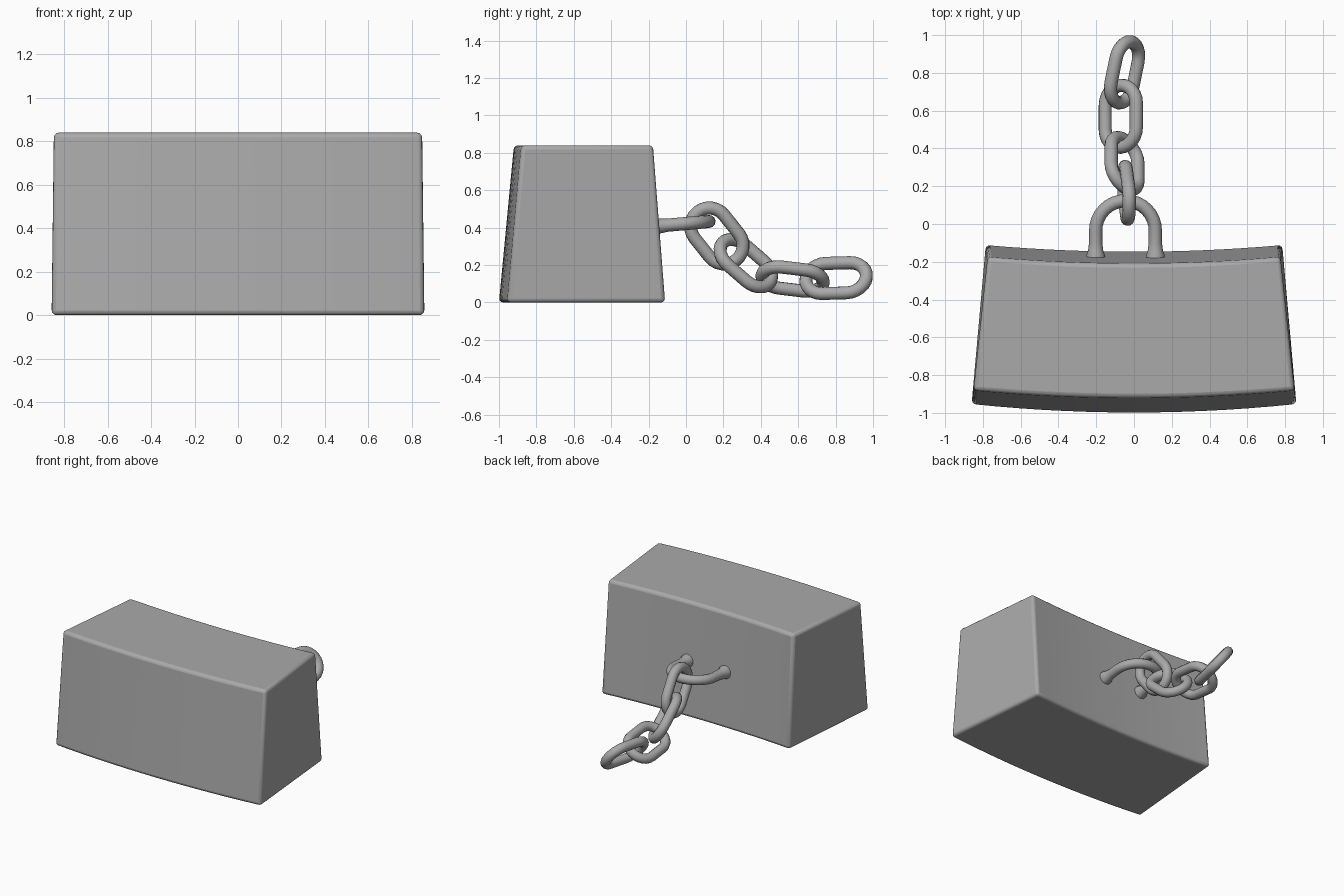
import bpy, bmesh
from math import sin, cos, pi, radians
from mathutils import Vector

if "Cube" in bpy.data.objects:
    bpy.data.objects.remove(bpy.data.objects["Cube"], do_unlink=True)

grey = bpy.data.materials.new("iron_grey")
grey.use_nodes = True
colour = (0.4, 0.4, 0.4, 1)
grey.diffuse_color = colour
grey.node_tree.nodes["Principled BSDF"].inputs["Base Color"].default_value = colour


def smooth(obj, angle):
    bpy.ops.object.select_all(action="DESELECT")
    obj.select_set(True)
    bpy.context.view_layer.objects.active = obj
    bpy.ops.object.shade_smooth_by_angle(angle=radians(angle))


def tube(name, points, radius, closed=False, scales=None):
    """Round bar swept along a path, turned into a mesh."""
    curve = bpy.data.curves.new(name, "CURVE")
    curve.dimensions = "3D"
    curve.bevel_depth = radius
    curve.bevel_resolution = 4
    curve.use_fill_caps = not closed
    spline = curve.splines.new("POLY")
    spline.points.add(len(points) - 1)
    spline.use_cyclic_u = closed
    for i, (p, co) in enumerate(zip(spline.points, points)):
        p.co = (*co, 1)
        p.radius = scales[i] if scales else 1
    obj = bpy.data.objects.new(name, curve)
    bpy.context.collection.objects.link(obj)
    bpy.ops.object.select_all(action="DESELECT")
    obj.select_set(True)
    bpy.context.view_layer.objects.active = obj
    bpy.ops.object.convert(target="MESH")
    obj = bpy.context.view_layer.objects.active
    obj.data.materials.clear()
    obj.data.materials.append(grey)
    smooth(obj, 60)
    return obj


# Weight block: tapered box, bowed towards the front
HEIGHT = 0.84
# (is_back, is_top): half length, y at the ends, bow at the middle
EDGES = {
    (False, False): (0.86, -0.955, 0.045),
    (False, True): (0.85, -0.88, 0.04),
    (True, False): (0.785, -0.11, 0.035),
    (True, True): (0.775, -0.175, 0.035),
}
bm = bmesh.new()
bmesh.ops.create_cube(bm, size=2)
long_edges = [e for e in bm.edges if abs(e.verts[0].co.x - e.verts[1].co.x) > 1]
bmesh.ops.subdivide_edges(bm, edges=long_edges, cuts=13, use_grid_fill=True)
for v in bm.verts:
    u = v.co.x
    half, y_end, bow = EDGES[(v.co.y > 0, v.co.z > 0)]
    v.co = (u * half, y_end - bow * (1 - u * u), HEIGHT if v.co.z > 0 else 0)
mesh = bpy.data.meshes.new("weight_block")
bm.to_mesh(mesh)
bm.free()
mesh.materials.append(grey)
block = bpy.data.objects.new("weight_block", mesh)
bpy.context.collection.objects.link(block)
bevel = block.modifiers.new("rounded_edges", "BEVEL")
bevel.width = 0.022
bevel.segments = 3
bevel.limit_method = "ANGLE"
smooth(block, 50)

# Staple on the back face, with flared feet
BAR = 0.035
MID_X, HALF = -0.045, 0.158
leg = [(-0.22, 1.5), (-0.165, 1.4), (-0.14, 1.15), (-0.1, 1.0)]


def staple_point(x, y):
    return (MID_X + x, y, 0.422 + 0.09 * y)


path = [(staple_point(HALF, y), s) for y, s in leg]
for i in range(17):
    a = pi * i / 16
    path.append((staple_point(HALF * cos(a), -0.035 + HALF * sin(a)), 1.0))
path += [(staple_point(-HALF, y), s) for y, s in reversed(leg)]
tube("staple", [p for p, s in path], BAR, scales=[s for p, s in path])

# Chain links: centre, long direction, width direction
LINKS = [
    ((-0.04, 0.165, 0.355), (-0.08, 0.62, -0.78), (0.05, 0.78, 0.62)),
    ((-0.05, 0.32, 0.21), (0, 0.75, -0.65), (-0.7, 0.46, 0.53)),
    ((-0.07, 0.57, 0.125), (0, 1, -0.12), (0.82, 0, 0.57)),
    ((-0.05, 0.803, 0.13), (0.2, 0.98, 0.03), (-0.6, 0, 0.8)),
]
STRAIGHT, TURN = 0.065, 0.1
for n, (centre, along, across) in enumerate(LINKS, 1):
    along = Vector(along).normalized()
    across = Vector(across)
    across = (across - along * across.dot(along)).normalized()
    points = []
    for end in (1, -1):
        for i in range(13):
            a = pi * i / 12
            points.append(Vector(centre) + end * (
                along * (STRAIGHT + TURN * sin(a)) + across * (TURN * cos(a))))
    tube(f"chain_link_{n}", points, BAR, closed=True)
